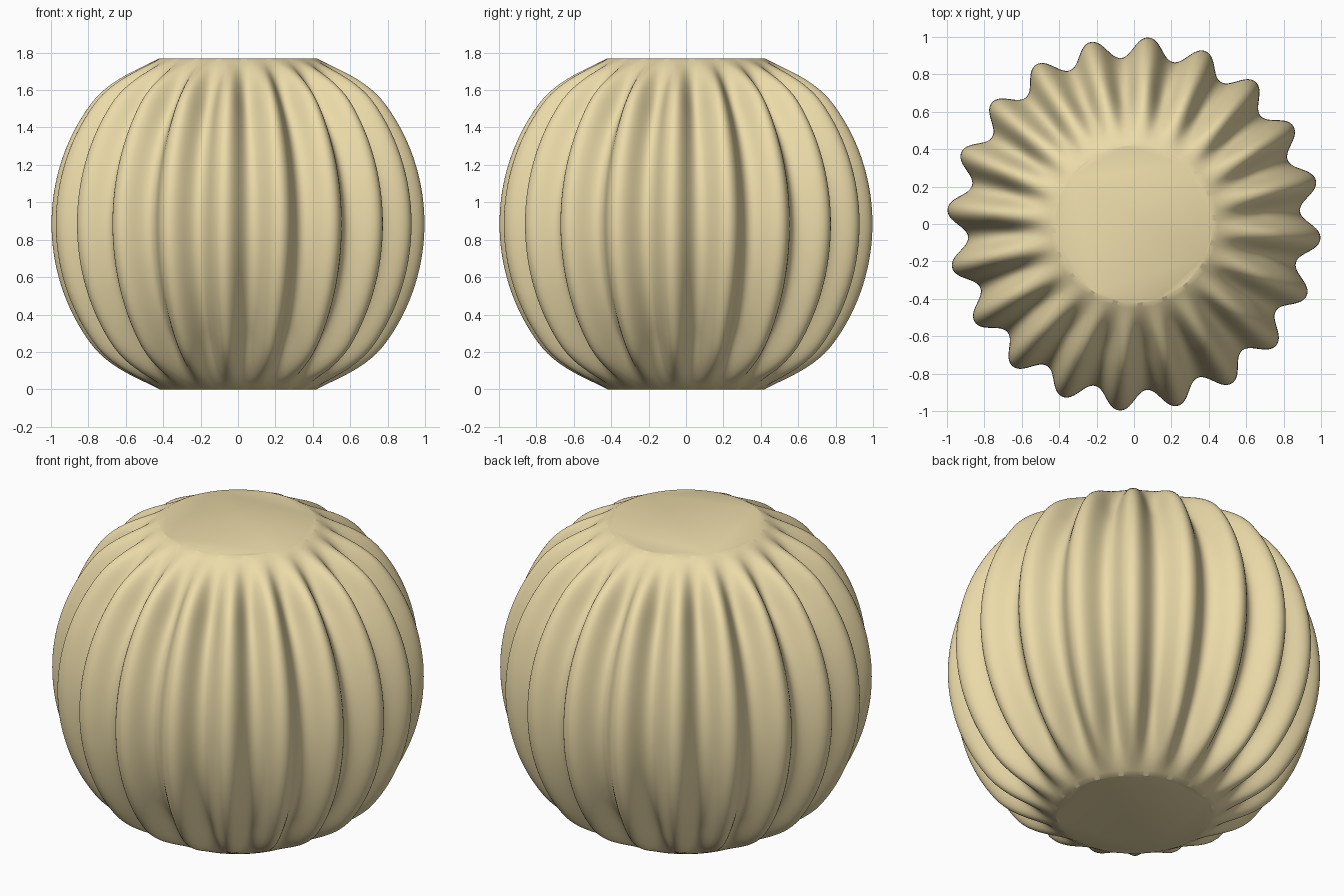
import bpy, bmesh
from math import sin, cos, pi, acos

if "Cube" in bpy.data.objects:
    bpy.data.objects.remove(bpy.data.objects["Cube"])

RIBS, SEG, ROWS = 20, 480, 64
MID, AMP = 0.945, 0.055        # mean radius and rib depth at the equator
END_R, HALF_H = 0.42, 0.885    # flat end radius and half height
PHI = acos(END_R / MID)
ZS = HALF_H / (MID * sin(PHI))


def smooth(x):
    x = max(0.0, min(1.0, x))
    return x * x * (3 - 2 * x)


def wave(a):
    # slightly squared sine, so ribs are plump and flanks steep
    s = -sin(RIBS * a)
    return 1.12 * s / (1 + 0.12 * s * s)


# fluted globe: ribs fade out to plain circles at both flat ends
bm = bmesh.new()
rings = []
for j in range(ROWS + 1):
    t = j / ROWS
    phi = PHI * (2 * t - 1)
    fade = smooth(min(t, 1 - t) / 0.2)
    ring = []
    for i in range(SEG):
        a = 2 * pi * i / SEG
        d = AMP * fade * wave(a)
        r = (MID + d) * cos(phi)
        z = HALF_H + (MID * ZS + d) * sin(phi)
        ring.append(bm.verts.new((r * cos(a), r * sin(a), z)))
    rings.append(ring)
for lo, hi in zip(rings, rings[1:]):
    for i in range(SEG):
        k = (i + 1) % SEG
        bm.faces.new((lo[i], lo[k], hi[k], hi[i]))

# flat end caps
bm.faces.new(rings[-1])
bm.faces.new(rings[0][::-1])

me = bpy.data.meshes.new("fluted_globe")
bm.to_mesh(me)
bm.free()
globe = bpy.data.objects.new("fluted_globe", me)
bpy.context.collection.objects.link(globe)

mat = bpy.data.materials.new("cream")
mat.diffuse_color = (0.84, 0.71, 0.40, 1)
mat.use_nodes = True
mat.node_tree.nodes["Principled BSDF"].inputs["Base Color"].default_value = mat.diffuse_color
me.materials.append(mat)

bpy.context.view_layer.objects.active = globe
globe.select_set(True)
bpy.ops.object.shade_smooth_by_angle(angle=0.52)
